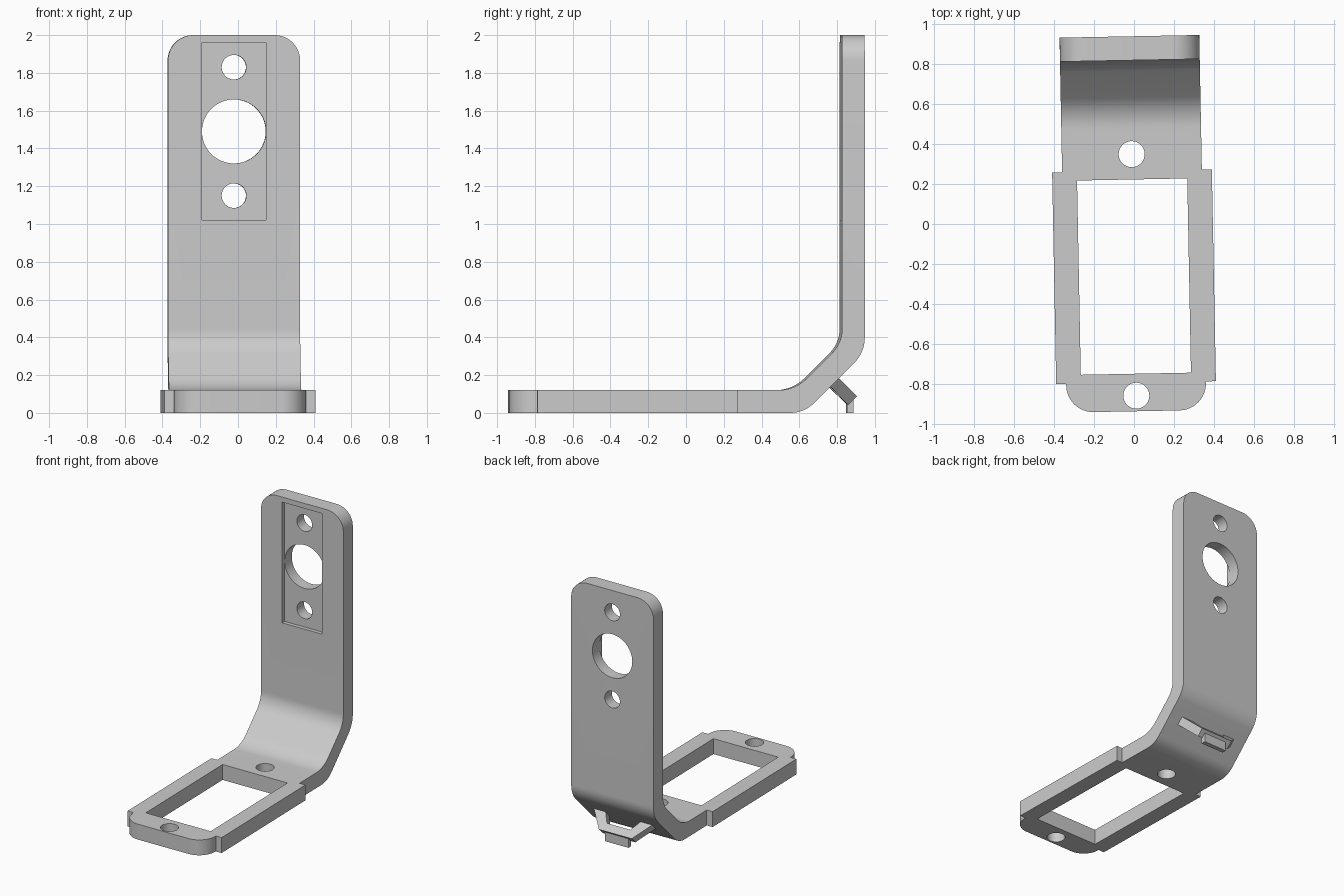
import bpy, bmesh, math
from mathutils import Vector, Matrix

cube = bpy.data.objects.get("Cube")
if cube:
    bpy.data.objects.remove(cube, do_unlink=True)

grey = bpy.data.materials.new("light grey")
grey.use_nodes = True
colour = (0.6, 0.6, 0.6, 1)
grey.diffuse_color = colour
grey.node_tree.nodes["Principled BSDF"].inputs["Base Color"].default_value = colour


def make_object(name, bm):
    bmesh.ops.recalc_face_normals(bm, faces=bm.faces)
    mesh = bpy.data.meshes.new(name)
    bm.to_mesh(mesh)
    bm.free()
    mesh.materials.append(grey)
    obj = bpy.data.objects.new(name, mesh)
    bpy.context.collection.objects.link(obj)
    return obj


def box(name, low, high):
    low, high = Vector(low), Vector(high)
    bm = bmesh.new()
    bmesh.ops.create_cube(bm, size=1)
    for v in bm.verts:
        v.co = (low + high) / 2 + v.co * (high - low)
    return make_object(name, bm)


def cylinder(name, centre, radius, axis):
    bm = bmesh.new()
    turn = Matrix.Rotation(math.pi / 2, 4, "X") if axis == "Y" else Matrix()
    bmesh.ops.create_cone(bm, cap_ends=True, segments=64, radius1=radius, radius2=radius,
                          depth=0.5, matrix=Matrix.Translation(centre) @ turn)
    return make_object(name, bm)


def prism(outline, offset):
    """Extrude a closed 3D outline along an offset."""
    bm = bmesh.new()
    face = bm.faces.new([bm.verts.new(p) for p in outline])
    result = bmesh.ops.extrude_face_region(bm, geom=[face], use_keep_orig=True)
    verts = [v for v in result["geom"] if isinstance(v, bmesh.types.BMVert)]
    bmesh.ops.translate(bm, verts=verts, vec=offset)
    return bm


def combine(target, other, operation):
    mod = target.modifiers.new(operation.lower(), "BOOLEAN")
    mod.operation, mod.solver, mod.object = operation, "EXACT", other
    bpy.context.view_layer.objects.active = target
    bpy.ops.object.modifier_apply(modifier=mod.name)
    bpy.data.objects.remove(other, do_unlink=True)


def fillet(corner, before, after, tangent, steps=12):
    """Points of an arc that rounds a profile corner."""
    c = Vector(corner)
    d1 = (Vector(before) - c).normalized()
    d2 = (Vector(after) - c).normalized()
    half = d1.angle(d2) / 2
    radius = tangent * math.tan(half)
    centre = c + (d1 + d2).normalized() * tangent / math.cos(half)
    start, end = c + d1 * tangent - centre, c + d2 * tangent - centre
    sweep = start.angle(end)
    return [centre + (start * math.sin(sweep * (1 - i / steps))
                      + end * math.sin(sweep * i / steps)) / math.sin(sweep)
            for i in range(steps + 1)]


# Bent strap: side profile in (y, z), each corner with its fillet length
W, T, FRONT, BACK, TOP = 0.35, 0.12, -0.938, 0.94, 2.0
corners = [((FRONT, 0), 0), ((0.62, 0), 0.075), ((BACK, 0.32), 0.08), ((BACK, TOP), 0),
           ((BACK - T, TOP), 0), ((BACK - T, 0.37), 0.075), ((0.57, T), 0.09), ((FRONT, T), 0)]
profile = []
for i, (point, tangent) in enumerate(corners):
    if tangent:
        profile += fillet(point, corners[i - 1][0], corners[i + 1][0], tangent)
    else:
        profile.append(point)
bm = prism([(-W, y, z) for y, z in profile], (2 * W, 0, 0))

# Round the four outer corners of the strap ends
ends = []
for e in bm.edges:
    a, b = e.verts
    along = b.co - a.co
    if abs(along.x) < 0.001:
        at_front = a.co.y < FRONT + 0.01 and b.co.y < FRONT + 0.01
        at_top = a.co.z > TOP - 0.01 and b.co.z > TOP - 0.01
        if at_front or at_top:
            ends.append(e)
bmesh.ops.bevel(bm, geom=ends, offset=0.135, segments=12, profile=0.5, affect="EDGES")
bracket = make_object("bracket", bm)

# Wider frame around the opening
combine(bracket, box("frame", (-0.4, -0.795, 0), (0.4, 0.266, T)), "UNION")
combine(bracket, box("opening", (-0.276, -0.75, -0.1), (0.276, 0.223, 0.3)), "DIFFERENCE")

# Screw holes in the base
for y in (0.35, -0.86):
    combine(bracket, cylinder("base_hole", (0, y, 0.06), 0.065, "Z"), "DIFFERENCE")

# Shallow recess and holes in the upright
face_y = BACK - T
combine(bracket, box("recess", (-0.17, face_y - 0.1, 1.02), (0.17, face_y + 0.03, 1.96)), "DIFFERENCE")
for z, radius in ((1.83, 0.065), (1.49, 0.1695), (1.15, 0.065)):
    combine(bracket, cylinder("upright_hole", (0, BACK, z), radius, "Y"), "DIFFERENCE")

# Loop standing out from the back of the bend
out = Vector((0, 1, -1)).normalized()
down = Vector((0, -1, -1)).normalized()
root = Vector((0, 0.81, 0.18))
half = [(0.25, -0.01), (0.14, 0.13)]
hole = [(0.1, 0.07), (0.15, -0.01)]
outline = half + [(-x, d) for x, d in half[::-1]] + [(-x, d) for x, d in hole[::-1]] + hole
loop = make_object("rear_loop", prism([root + Vector((x, 0, 0)) + out * d for x, d in outline],
                                      down * 0.065))

# Small foot under the loop
foot = box("rear_foot", (-0.1, 0.85, 0), (0.1, 0.885, 0.075))

# Turn everything slightly and shade
placement = Matrix.Translation((-0.005, 0, 0)) @ Matrix.Rotation(math.radians(1.1), 4, "Z")
for obj in (bracket, loop, foot):
    obj.data.transform(placement)
    bpy.ops.object.select_all(action="DESELECT")
    obj.select_set(True)
    bpy.context.view_layer.objects.active = obj
    bpy.ops.object.shade_smooth_by_angle(angle=math.radians(30))
